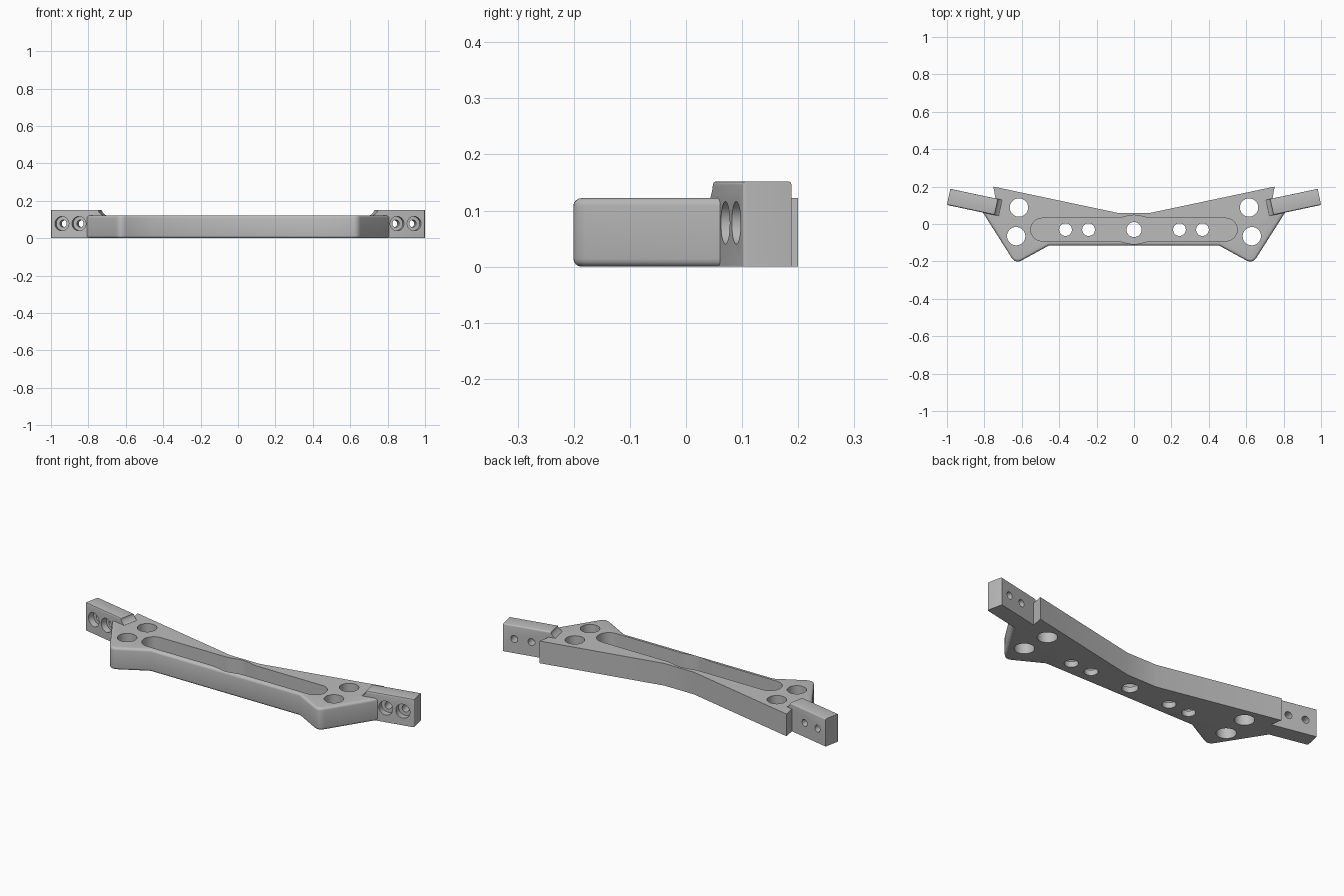
import bpy, bmesh
from math import sin, cos, pi, radians
from mathutils import Matrix, Vector

cube = bpy.data.objects.get("Cube")
if cube:
    bpy.data.objects.remove(cube, do_unlink=True)

metal = bpy.data.materials.new("grey metal")
metal.use_nodes = True
GREY = (0.5, 0.5, 0.5, 1)
metal.diffuse_color = GREY
metal.node_tree.nodes["Principled BSDF"].inputs["Base Color"].default_value = GREY

PLATE_TOP, ARM_TOP = 0.122, 0.152
TILT = radians(12)


def finish(name, bm):
    bmesh.ops.recalc_face_normals(bm, faces=bm.faces)
    mesh = bpy.data.meshes.new(name)
    bm.to_mesh(mesh)
    bm.free()
    mesh.materials.append(metal)
    ob = bpy.data.objects.new(name, mesh)
    bpy.context.collection.objects.link(ob)
    return ob


def prism(points, offset):
    """Closed outline swept along an offset."""
    bm = bmesh.new()
    face = bm.faces.new([bm.verts.new(p) for p in points])
    new = bmesh.ops.extrude_face_region(bm, geom=[face])["geom"]
    bmesh.ops.translate(bm, vec=offset, verts=[v for v in new if isinstance(v, bmesh.types.BMVert)])
    return bm


def cylinder(centre, axis, radius, length):
    bm = bmesh.new()
    turn = Vector(axis).to_track_quat('Z', 'Y').to_matrix().to_4x4()
    bmesh.ops.create_cone(bm, cap_ends=True, segments=40, radius1=radius, radius2=radius,
                          depth=length, matrix=Matrix.Translation(centre) @ turn)
    return finish("cutter", bm)


def combine(target, other, operation):
    mod = target.modifiers.new("combine", 'BOOLEAN')
    mod.operation, mod.solver, mod.object = operation, 'EXACT', other
    bpy.context.view_layer.objects.active = target
    bpy.ops.object.modifier_apply(modifier=mod.name)
    bpy.data.objects.remove(other, do_unlink=True)


# Plate outline: the tip on each side is rounded, the front edge is filleted
tip = Vector((0.634, -0.213))
end, notch = Vector((0.826, 0.09)), Vector((0.455, -0.115))
a = tip + (end - tip).normalized() * 0.04
b = tip + (notch - tip).normalized() * 0.04
arc = [a * (1 - t) ** 2 + tip * 2 * t * (1 - t) + b * t * t for t in [i / 8 for i in range(9)]]
half = [Vector(p) for p in ((0.09, 0.06), (0.752, 0.2), (0.738, 0.12))] + [end] + arc + [notch]
outline = half + [Vector((-p.x, p.y)) for p in reversed(half)]
bm = prism([(p.x, p.y, 0) for p in outline], (0, 0, PLATE_TOP))


def on_front(v):
    return any((v.co.xy - Vector((s * p.x, p.y))).length < 1e-4 for p in half[3:] for s in (1, -1))


front_edges = [e for e in bm.edges if abs(e.verts[0].co.z - e.verts[1].co.z) < 1e-5
               and all(on_front(v) for v in e.verts)]
bmesh.ops.bevel(bm, geom=front_edges, offset=0.014, segments=4, profile=0.5, affect='EDGES')
bracket = finish("bracket_body", bm)

# Raised end arms, each with a curved inner step onto the plate
THICK, LENGTH = 0.088, 0.283
for side in (1, -1):
    corner = Vector((side * 0.982, 0.188, 0))
    inward = Vector((-side * cos(TILT), -sin(TILT), 0))
    forward = Vector((side * sin(TILT), -cos(TILT), 0))
    rise = ARM_TOP - PLATE_TOP
    step = [(LENGTH - 0.024 * sin(t), ARM_TOP - rise * cos(t))
            for t in [pi / 2 * (1 - i / 5) for i in range(6)]]
    step = [(LENGTH - 0.024 * (1 - (1 - i / 5) ** 2), PLATE_TOP + rise * (i / 5)) for i in range(6)]
    profile = [(0, 0), (LENGTH, 0)] + step + [(0, ARM_TOP)]
    bm = prism([corner + inward * u + Vector((0, 0, z)) for u, z in profile], forward * THICK)
    # Ease the long top edges and the outer front corner
    soft = []
    for e in bm.edges:
        m = (e.verts[0].co + e.verts[1].co) / 2 - corner
        u, v = m.dot(inward), m.dot(forward)
        top_long = m.z > ARM_TOP - 1e-4 and 0.05 < u < LENGTH - 0.05
        outer_front = u < 1e-4 and v > THICK - 1e-4
        if top_long or outer_front:
            soft.append(e)
    bmesh.ops.bevel(bm, geom=soft, offset=0.006, segments=3, profile=0.5, affect='EDGES')
    combine(bracket, finish("arm", bm), 'UNION')

    # Counterbored bolt holes through the arm
    for u in (0.06, 0.153):
        face_point = corner + inward * u + forward * THICK + Vector((0, 0, 0.078))
        combine(bracket, cylinder(face_point, forward, 0.038, 0.07), 'DIFFERENCE')
        combine(bracket, cylinder(face_point - forward * 0.05, forward, 0.019, 0.14), 'DIFFERENCE')

# Long pocket with rounded ends and a swelling around the middle hole
R, MID_Y, HALF = 0.061, -0.03, 0.552
right_end = [(HALF - R + R * cos(t), R * sin(t)) for t in [pi / 2 - pi * i / 20 for i in range(21)]]
swell = [(0.1 * i / 10, R + 0.008 * (1 + cos(pi * i / 10))) for i in range(-10, 11)]
loop = (swell + right_end + [(-x, -y) for x, y in swell] + [(-x, -y) for x, y in right_end])
pocket = finish("cutter", prism([(x, y + MID_Y, 0.03) for x, y in loop], (0, 0, 0.2)))
combine(bracket, pocket, 'DIFFERENCE')

# Vertical through holes
holes = [(0, MID_Y, 0.04)]
for s in (1, -1):
    holes += [(s * 0.243, MID_Y, 0.034), (s * 0.366, MID_Y, 0.034),
              (s * 0.615, 0.088, 0.049), (s * 0.63, -0.065, 0.049)]
for x, y, r in holes:
    combine(bracket, cylinder((x, y, 0.05), (0, 0, 1), r, 0.4), 'DIFFERENCE')

bpy.ops.object.select_all(action='DESELECT')
bracket.select_set(True)
bpy.context.view_layer.objects.active = bracket
bpy.ops.object.shade_smooth_by_angle(angle=radians(30))
